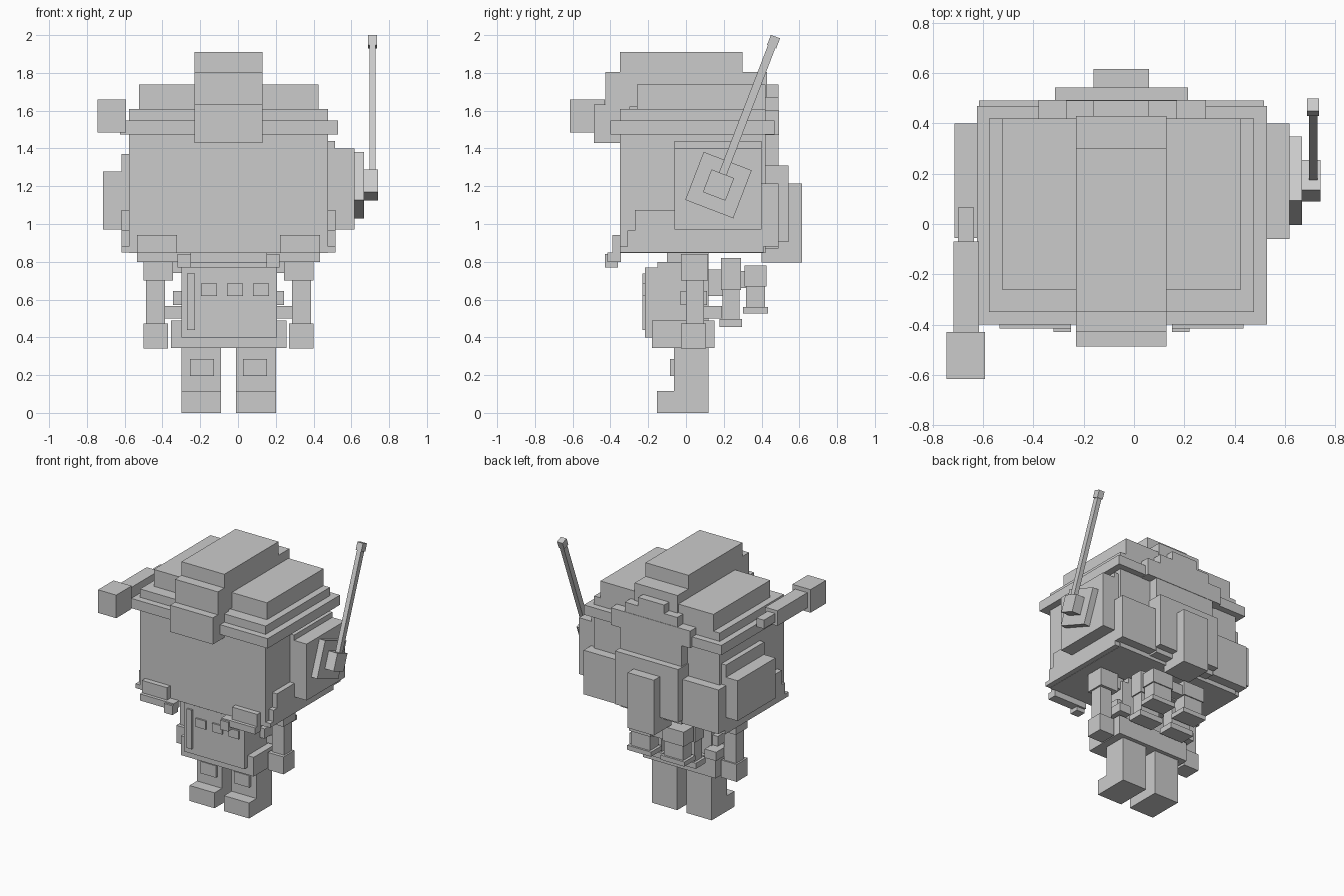
import bpy, math
from mathutils import Matrix, Vector

grey = bpy.data.materials.new("plain_grey")
grey.diffuse_color = (0.6, 0.6, 0.6, 1)
MID = -0.05  # symmetry plane of the figure in x


def box(name, x, y, z, tilt=0.0, pivot=(0, 0, 0)):
    """Box from (min, max) ranges, optionally tilted about x around a pivot."""
    me = bpy.data.meshes.new(name)
    v = [Vector((a, b, c)) for a in x for b in y for c in z]
    if tilt:
        p = Vector(pivot)
        r = Matrix.Rotation(tilt, 3, 'X')
        v = [r @ (q - p) + p for q in v]
    me.from_pydata(v, [], [(0, 1, 3, 2), (4, 6, 7, 5), (0, 4, 5, 1),
                           (2, 3, 7, 6), (0, 2, 6, 4), (1, 5, 7, 3)])
    me.materials.append(grey)
    ob = bpy.data.objects.new(name, me)
    bpy.context.collection.objects.link(ob)
    return ob


def pair(name, x, y, z):
    """Left box plus its mirror image across the figure's middle."""
    box("left_" + name, x, y, z)
    box("right_" + name, (2 * MID - x[1], 2 * MID - x[0]), y, z)


# Head and cap
box("head", (-.577, .477), (-.35, .42), (.846, 1.61))
box("cap_band", (-.624, .529), (-.40, .468), (1.473, 1.547))
box("cap_top", (-.525, .425), (-.26, .42), (1.60, 1.738))
box("crest_top", (-.23, .13), (-.35, .30), (1.80, 1.91))
box("crest_middle", (-.23, .13), (-.427, .43), (1.62, 1.806))
box("crest_front", (-.23, .13), (-.487, -.30), (1.43, 1.632))

# Back hair, stepped
box("back_hair_panel", (-.305, .205), (.40, .49), (.87, 1.60))
box("back_hair_wings", (-.38, .286), (.40, .493), (1.47, 1.60))
box("back_hair_step", (-.27, .17), (.40, .49), (1.58, 1.673))
box("back_hair_peak", (-.16, .06), (.40, .49), (1.65, 1.738))
box("back_hair_layer", (-.314, .215), (.40, .543), (.906, 1.31))
box("hair_tail", (-.16, .06), (.40, .615), (.795, 1.215))
pair("hair_corner", (-.616, -.31), (.40, .49), (.88, 1.215))

# Side hair, stepped towards the face
for i, (y0, top) in enumerate([(-.35, .88), (-.31, .965), (-.27, 1.075)]):
    pair("side_hair_%d" % i, (-.616, -.55), (y0, .41), (.848, top))

# Ear covers
box("left_ear_plate", (-.616, -.56), (-.06, .40), (.90, 1.37))
box("left_ear_cover", (-.714, -.60), (-.055, .40), (.972, 1.277))
box("right_ear_plate", (.46, .513), (-.06, .40), (.90, 1.44))
box("right_ear_cover", (.50, .618), (-.06, .40), (.972, 1.40))

# Tilted aerial on the right ear
hub, lean = (.64, .172, 1.206), math.radians(-21)


def aerial(name, x, half, low, high):
    box(name, x, (hub[1] - half, hub[1] + half), (hub[2] + low, hub[2] + high), lean, hub)


aerial("aerial_base", (.61, .667), .136, -.136, .136)
aerial("aerial_hub", (.66, .741), .064, -.064, .064)
aerial("aerial_rod", (.695, .729), .021, 0, .80)
aerial("aerial_tip", (.688, .735), .026, .785, .842)

# Lamp on the left side of the cap
box("lamp_head", (-.745, -.592), (-.615, -.43), (1.485, 1.66))
box("lamp_arm", (-.718, -.616), (-.44, -.07), (1.515, 1.63))
box("lamp_knob", (-.70, -.636), (-.08, .065), (1.54, 1.605))

# Collar plates below the face
pair("collar_upper", (-.534, -.323), (-.39, -.345), (.84, .943))
pair("collar_lower", (-.534, -.25), (-.415, -.345), (.80, .85))
pair("collar_clip", (-.32, -.25), (-.43, -.36), (.77, .84))

# Torso
box("torso", (-.30, .206), (-.15, .12), (.45, .80))
box("neck", (-.25, .15), (-.10, .12), (.76, .87))
box("pelvis", (-.354, .258), (-.18, .15), (.344, .49))
box("chest_panel", (-.30, .206), (-.217, -.14), (.40, .77))
box("chest_strip", (-.27, -.228), (-.23, -.21), (.44, .737))
for i in range(3):
    x = -.196 + i * .138
    box("chest_button_%d" % i, (x, x + .085), (-.23, -.21), (.62, .684))
pair("side_pouch", (-.344, -.29), (-.03, .11), (.57, .645))
pair("side_lug", (-.386, -.29), (.05, .19), (.50, .566))

# Arms
pair("shoulder", (-.50, -.344), (-.026, .116), (.70, .84))
pair("shoulder_joint", (-.36, -.28), (0, .10), (.74, .83))
pair("arm", (-.487, -.386), (0, .095), (.45, .72))
pair("hand", (-.50, -.37), (-.026, .106), (.34, .472))

# Legs
pair("leg", (-.30, -.09), (-.063, .12), (0, .36))
pair("foot", (-.30, -.09), (-.153, 0), (0, .117))
pair("knee_pad", (-.254, -.127), (-.085, -.05), (.196, .286))

# Thrusters behind the torso, in two rows
box("pack_joint", (-.14, .04), (.11, .20), (.62, .76))
box("pack_link", (-.18, .08), (.27, .33), (.66, .75))
for row, y0, y1, z in [("inner", .185, .29, (.455, .498, .65, .82)),
                       ("outer", .31, .427, (.525, .56, .67, .78))]:
    pair(row + "_thruster_cap", (-.28, -.10), (y0, y1), (z[2], z[3]))
    pair(row + "_thruster_body", (-.27, -.11), (y0 + .008, y1 - .008), (z[1], z[2]))
    pair(row + "_thruster_rim", (-.29, -.09), (y0 - .007, y1 + .007), (z[0], z[1]))
    box(row + "_thruster_bridge", (-.12, .02), (y0 + .02, y1 - .02), (z[2], z[3] - .03))
